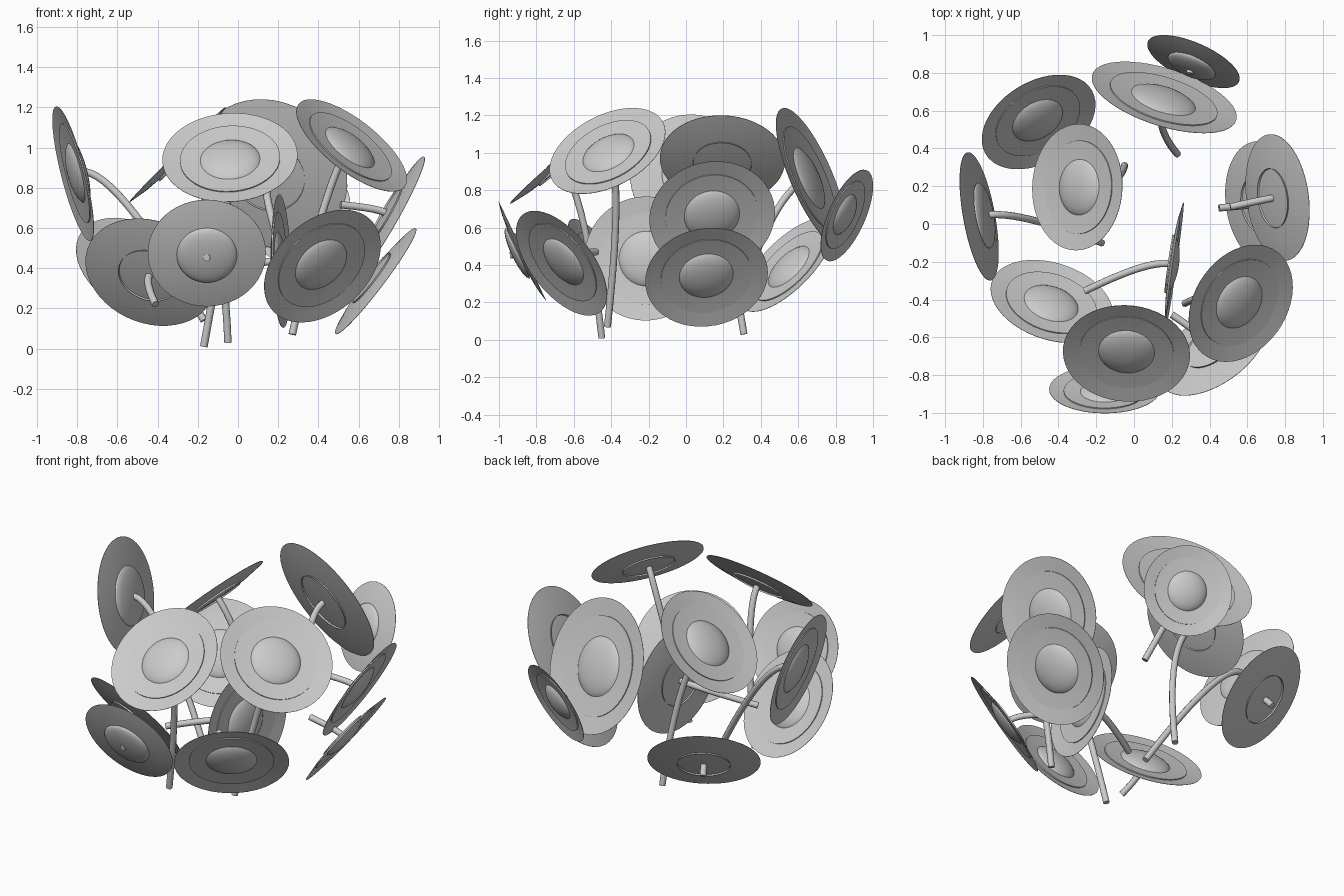
import bpy, math
from mathutils import Vector

if "Cube" in bpy.data.objects:
    bpy.data.objects.remove(bpy.data.objects["Cube"])

SEG = 48
DEPTH = 0.032  # how far each head is dished


def lathe(name, profile, centre, normal):
    """Spin an (r, h) profile around the flower axis."""
    q = Vector((0, 0, 1)).rotation_difference(Vector(normal).normalized())
    verts, faces, rings = [], [], []
    for r, h in profile:
        if r < 1e-6:
            rings.append([len(verts)])
            verts.append((0, 0, h))
        else:
            rings.append(list(range(len(verts), len(verts) + SEG)))
            for i in range(SEG):
                a = 2 * math.pi * i / SEG
                verts.append((r * math.cos(a), r * math.sin(a), h))
    for lo, hi in zip(rings, rings[1:]):
        for i in range(SEG):
            j = (i + 1) % SEG
            if len(lo) == 1:
                faces.append((lo[0], hi[j], hi[i]))
            elif len(hi) == 1:
                faces.append((lo[i], lo[j], hi[0]))
            else:
                faces.append((lo[i], lo[j], hi[j], hi[i]))
    me = bpy.data.meshes.new(name)
    me.from_pydata([q @ Vector(v) + Vector(centre) for v in verts], [], faces)
    ob = bpy.data.objects.new(name, me)
    bpy.context.collection.objects.link(ob)
    bpy.context.view_layer.objects.active = ob
    ob.select_set(True)
    bpy.ops.object.shade_smooth_by_angle(angle=math.radians(30))
    ob.select_set(False)


def dome(r, h, base, n=8):
    return [(r * math.cos(math.pi / 2 * i / n), base + h * math.sin(math.pi / 2 * i / n))
            for i in range(n)] + [(0, base + h)]


def stem(name, start, normal, end, bend):
    """Round stem leaving the back of the head and bending to its free end."""
    p0, p2 = Vector(start), Vector(end)
    p1 = p0 - Vector(normal).normalized() * (p2 - p0).length * bend
    cu = bpy.data.curves.new(name, 'CURVE')
    cu.dimensions = '3D'
    cu.bevel_depth = 0.019
    cu.bevel_resolution = 3
    cu.use_fill_caps = True
    sp = cu.splines.new('POLY')
    n = 14
    sp.points.add(n)
    for i in range(n + 1):
        t = i / n
        p = p0 * (1 - t) ** 2 + p1 * 2 * t * (1 - t) + p2 * t * t
        sp.points[i].co = (*p, 1)
    ob = bpy.data.objects.new(name, cu)
    bpy.context.collection.objects.link(ob)


# centre of rim, facing direction, radius, stem end, stem bend, has a back cup
flowers = [
    ((-.04, -.685, .95), (-.05, -.65, .75), .337, (-.17, -.45, .01), .2, False),
    ((.565, -.42, 1.01), (.57, -.38, .73), .335, (.27, -.42, .07), .2, False),
    ((-.30, .195, .965), (-.70, .03, .71), .335, (-.05, .31, .03), .3, False),
    ((.16, .67, .87), (.28, .88, .38), .40, (.23, .37, .45), .3, False),
    ((-.82, .04, .87), (-.94, -.17, -.24), .345, (-.17, -.10, .14), .18, True),
    ((-.435, -.41, .38), (.25, .75, .60), .335, (-.41, -.60, .22), .3, False),
    ((-.505, .54, .40), (.40, -.65, .65), .328, (-.54, .60, .33), .3, False),
    ((.215, -.215, .435), (.985, -.14, .03), .332, (-.26, -.355, .34), .25, False),
    ((.42, -.665, .41), (.49, -.68, -.54), .333, (.20, -.48, .47), .3, False),
    ((.76, .14, .66), (.87, .12, -.49), .338, (.51, .09, .715), .2, False),
    ((.685, .11, .335), (.79, .12, -.60), .33, (.45, .085, .42), .2, False),
    ((.315, .86, .665), (.375, .85, -.375), .264, (.295, .795, .692), .3, True),
    ((-.155, -.875, .475), (0, .90, .43), .294, (-.157, -.94, .452), .3, True),
]

for k, (c, n, r, end, bend, cup) in enumerate(flowers, 1):
    d, m = DEPTH, .74 * r
    # thin dished petal disc with an inner petal ring
    lathe(f"petal_disc_{k}", [(0, -d - .003), (m, -.4 * d - .003), (r, -.001), (r, .001),
                              (m, -.4 * d + .001), (m, -.4 * d + .007), (0, -d + .007)], c, n)
    # domed flower centre
    lathe(f"flower_centre_{k}", dome(.47 * r, .055, -d), c, n)
    # shallow cup behind the head
    if cup:
        lathe(f"back_cup_{k}", dome(.51 * r, .035, .8 * d), c, [-v for v in n])
    stem(f"stem_{k}", Vector(c) - Vector(n).normalized() * d, n, end, bend)
